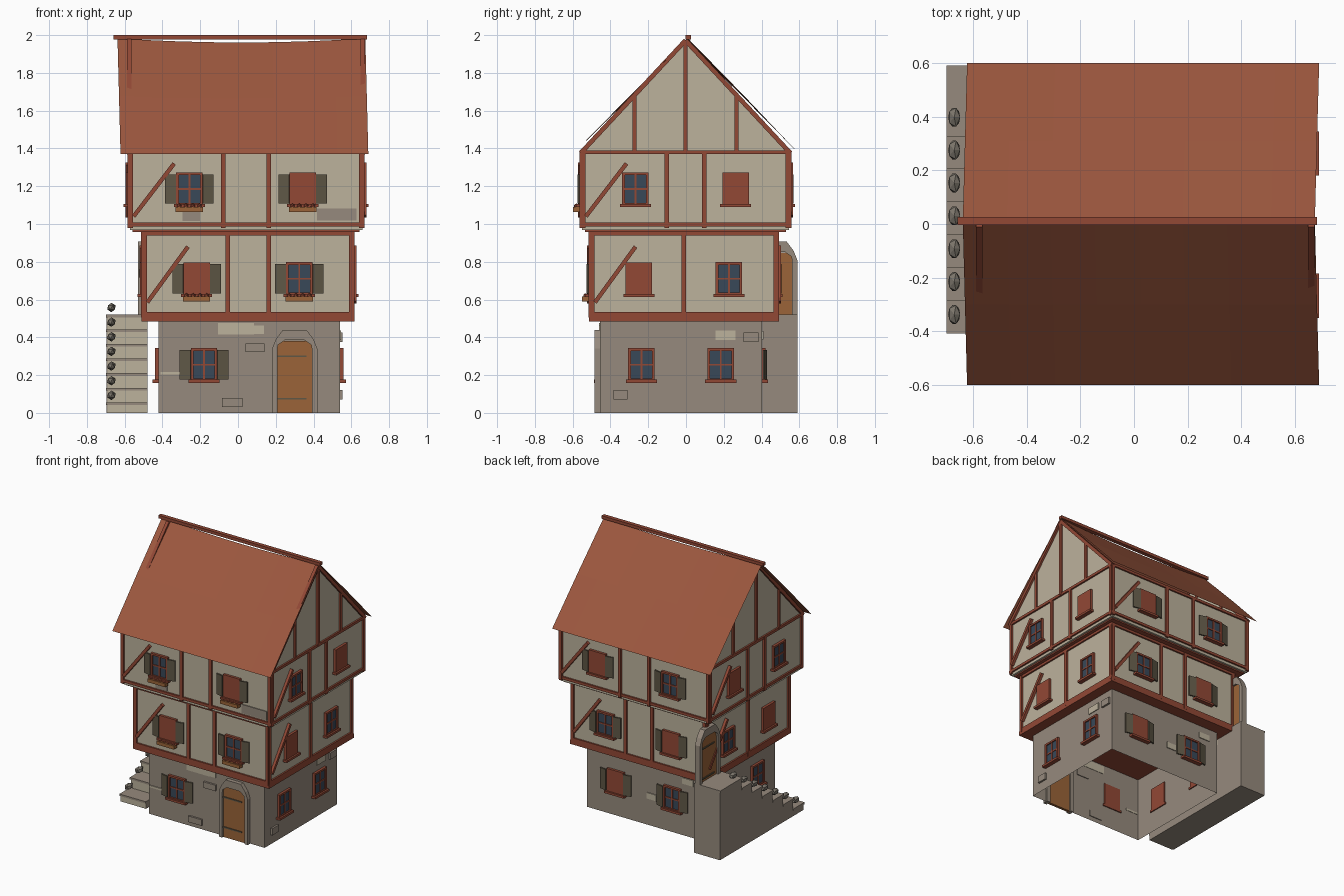
import bpy, bmesh
from math import radians, atan2, hypot
from mathutils import Matrix, Vector

cube = bpy.data.objects.get("Cube")
if cube:
    bpy.data.objects.remove(cube, do_unlink=True)


def material(name, rgb):
    lin = [(c / 255 / 12.92) if c < 11 else ((c / 255 + 0.055) / 1.055) ** 2.4 for c in rgb]
    m = bpy.data.materials.new(name)
    m.use_nodes = True
    m.diffuse_color = (*lin, 1)
    m.node_tree.nodes["Principled BSDF"].inputs["Base Color"].default_value = (*lin, 1)
    return m


PLASTER = material("cream plaster", (188, 178, 156))
STONE = material("grey stone", (150, 138, 125))
TIMBER = material("red timber", (146, 72, 53))
ROOF = material("roof tile", (156, 87, 62))
WOOD = material("door wood", (155, 100, 56))
SHUTTER = material("dark shutter", (95, 87, 70))
GLASS = material("blue glass", (56, 72, 88))
KNOB = material("knob stone", (122, 116, 106))

parts = {}


def part(name, mat):
    """Collect geometry of one named object."""
    if name not in parts:
        parts[name] = (bmesh.new(), mat)
    return parts[name][0]


def box(name, mat, M, centre, size, rot=None):
    T = M @ Matrix.Translation(centre)
    if rot:
        T = T @ rot
    return bmesh.ops.create_cube(part(name, mat), size=1, matrix=T @ Matrix.Diagonal((*size, 1)))["verts"]


def beam(name, mat, M, a, b, width, depth, out=0.0):
    """Beam lying on a wall between two (across, height) points."""
    (u0, z0), (u1, z1) = a, b
    rot = Matrix.Rotation(-atan2(z1 - z0, u1 - u0), 4, 'Y')
    box(name, mat, M, ((u0 + u1) / 2, -out, (z0 + z1) / 2),
        (hypot(u1 - u0, z1 - z0), depth, width), rot)


def wall_frames(x0, x1, y0, y1):
    """Local frame of each wall: x runs along it, -y points outward."""
    cx, cy, hx, hy = (x0 + x1) / 2, (y0 + y1) / 2, (x1 - x0) / 2, (y1 - y0) / 2
    frames = {}
    for i, side in enumerate(("front", "right", "back", "left")):
        out, half = (hy, hx) if i % 2 == 0 else (hx, hy)
        M = (Matrix.Translation((cx, cy, 0)) @ Matrix.Rotation(radians(90 * i), 4, 'Z')
             @ Matrix.Translation((0, -out, 0)))
        frames[side] = (M, half)
    return frames


def solid(name, mat, x0, x1, y0, y1, z0, z1):
    return box(name, mat, Matrix(), ((x0 + x1) / 2, (y0 + y1) / 2, (z0 + z1) / 2),
               (x1 - x0, y1 - y0, z1 - z0))


def window(M, u, z, glazed, shutters=False, planter=False):
    w, h = 0.14, 0.175
    F = M @ Matrix.Translation((u, 0, z))
    if glazed:
        box("window_frames", TIMBER, F, (0, 0, 0), (w, 0.012, h))
        box("window_glass", GLASS, F, (0, -0.006, 0), (w - 0.01, 0.008, h - 0.01))
        for s in (-1, 1):
            box("window_frames", TIMBER, F, (s * (w / 2 - 0.007), -0.008, 0), (0.014, 0.022, h))
            box("window_frames", TIMBER, F, (0, -0.008, s * (h / 2 - 0.007)), (w, 0.022, 0.014))
        box("window_frames", TIMBER, F, (0, -0.008, 0), (0.01, 0.014, h))
        box("window_frames", TIMBER, F, (0, -0.008, 0), (w, 0.014, 0.01))
    else:
        box("closed_windows", TIMBER, F, (0, -0.006, 0), (w, 0.026, h))
    box("window_sills", TIMBER, F, (0, -0.012, -h / 2), (w + 0.025, 0.04, 0.016))
    if shutters:
        for s in (-1, 1):
            box("shutters", SHUTTER, F, (s * 0.099, -0.014, 0), (0.058, 0.01, 0.155),
                Matrix.Rotation(s * 0.2, 4, 'Z'))
    if planter:
        box("flower_boxes", WOOD, F, (0, -0.03, -0.108), (0.145, 0.036, 0.026))
        for k in range(4):
            bmesh.ops.create_icosphere(part("flowers", TIMBER), subdivisions=1, radius=0.014,
                                       matrix=F @ Matrix.Translation((-0.054 + 0.036 * k, -0.03, -0.09)))


def arched_door(M, u, z):
    """Plank door with bands inside a stone arch."""
    F = M @ Matrix.Translation((u, 0, z))
    box("doors", WOOD, F, (0, -0.006, 0.19), (0.19, 0.02, 0.38))
    for h in (0.075, 0.3):
        box("door_bands", SHUTTER, F, (-0.015, -0.018, h), (0.155, 0.007, 0.01))
    half = [(0.12, 0.0, 0.092, 0.0), (0.12, 0.34, 0.092, 0.335), (0.1, 0.39, 0.088, 0.36),
            (0.062, 0.44, 0.052, 0.385)]
    arch = [(-a, b, -c, d) for a, b, c, d in half] + half[::-1]
    bm = part("door_arches", STONE)
    for (a, b, c, d), (e, f, g, h) in zip(arch, arch[1:]):
        ring = [(a, b), (e, f), (g, h), (c, d)]
        vs = [[bm.verts.new(F @ Vector((p, y, q))) for p, q in ring] for y in (0.012, -0.03)]
        bm.faces.new(vs[0])
        bm.faces.new(vs[1][::-1])
        for i in range(4):
            j = (i + 1) % 4
            bm.faces.new((vs[0][i], vs[1][i], vs[1][j], vs[0][j]))


def patch(M, u, z, w, h, mat, name):
    box(name, mat, M, (u, -0.002, z), (w, 0.009, h))


def timber_floor(label, ext, z0, z1, sill, posts, windows, zwin, brace):
    """Plastered storey with sills, posts, braces and windows."""
    x0, x1, y0, y1 = ext
    solid(label + "_walls", PLASTER, x0, x1, y0, y1, z0 + 0.01, z1)
    name, e = label + "_timber", 0.008
    solid(label + "_sill", TIMBER, x0 + sill, x1 - sill, y0 + sill, y1 - sill, z0, z0 + 0.032)
    for side, (M, half) in wall_frames(*ext).items():
        for zb in (z0 + 0.04, z1 - 0.01):
            beam(name, TIMBER, M, (-half - e, zb), (half + e, zb), 0.02, 0.02, 0.002)
        broad = side in ("front", "back")
        for u in [-half + 0.006, half - 0.006] + posts[0 if broad else 1]:
            beam(name, TIMBER, M, (u, z0 + 0.02), (u, z1), 0.024, 0.02, 0.003)
        beam(name, TIMBER, M, (-half + 0.02, brace[0]), (-half + 0.235, brace[1]), 0.022, 0.02, 0.012)
        du = windows[0 if broad else 1]
        for s, glazed in zip((-1, 1), windows[2][side]):
            window(M, s * du, zwin, glazed, broad, side == "front")


# Ground floor: stone walls open underneath
ground = (-0.42, 0.54, -0.455, 0.403)
solid("ground_walls", STONE, *ground, 0, 0.49)
bm = part("ground_walls", STONE)
bm.normal_update()
bmesh.ops.delete(bm, geom=[f for f in bm.faces if abs(f.normal.z) > 0.5], context='FACES')
G = {k: v[0] for k, v in wall_frames(*ground).items()}
window(G["front"], -0.24, 0.255, True, True)
arched_door(G["front"], 0.24, 0)
for s in (-1, 1):
    window(G["right"], 0.21 * s, 0.255, True)
    window(G["left"], 0.21 * s, 0.255, True)
    window(G["back"], 0.235 * s, 0.255, s > 0, True)

# Loose stones and bare patches on the walls
for side, u, z, w, h in (("front", -0.07, 0.445, 0.19, 0.06), ("front", -0.42, 0.21, 0.1, 0.015),
                         ("front", 0.03, 0.44, 0.095, 0.045), ("right", 0.235, 0.41, 0.105, 0.05),
                         ("back", 0.06, 0.22, 0.08, 0.045), ("back", 0.36, 0.41, 0.09, 0.045)):
    patch(G[side], u, z, w, h, PLASTER, "pale_stones")
for side, u, z, w, h in (("front", 0.03, 0.345, 0.1, 0.045), ("front", -0.09, 0.055, 0.11, 0.045),
                         ("right", -0.32, 0.095, 0.075, 0.05), ("right", 0.37, 0.4, 0.08, 0.05)):
    box("wall_stones", STONE, G[side], (u, -0.004, z), (w, 0.02, h))

# Timber-framed storeys
first = (-0.5, 0.605, -0.502, 0.48)
timber_floor("first_floor", first, 0.485, 0.96, -0.012,
             ([-0.107, 0.11], [0.0]),
             (0.272, 0.238, {"front": (0, 1), "right": (0, 1), "back": (1, 0), "left": (1, 0)}),
             0.71, (0.585, 0.88))
second = (-0.573, 0.658, -0.55, 0.545)
timber_floor("second_floor", second, 0.958, 1.39, 0.015,
             ([-0.12, 0.12], [-0.1, 0.1]),
             (0.3, 0.265, {"front": (1, 0), "right": (1, 0), "back": (0, 1), "left": (0, 1)}),
             1.185, (1.04, 1.32))
S = wall_frames(*second)["front"][0]
patch(S, 0.48, 1.05, 0.21, 0.065, STONE, "bare_patches")
patch(S, -0.29, 1.04, 0.095, 0.05, STONE, "bare_patches")

# Gables with rafters and studs
for side in ("right", "left"):
    M, half = wall_frames(*second)[side]
    bm = part("gable_walls", PLASTER)
    bm.faces.new([bm.verts.new(M @ Vector((u, 0, z)))
                  for u, z in ((-half - 0.005, 1.38), (half + 0.005, 1.38), (0, 1.975))])
    for s in (-1, 1):
        beam("gable_timber", TIMBER, M, (s * (half + 0.008), 1.375), (0, 1.972), 0.024, 0.024, 0.003)
        beam("gable_timber", TIMBER, M, (s * 0.27, 1.38), (s * 0.27, 1.68), 0.02, 0.02, 0.003)
    beam("gable_timber", TIMBER, M, (0, 1.38), (0, 1.96), 0.022, 0.02, 0.004)

# Sagging roof sheet and ridge beam
bm = part("roof", ROOF)
rows = []
STEPS = 8
for i in range(STEPS + 1):
    t = i / STEPS
    sag = 0.022 * (1 - (2 * t - 1) ** 2)
    row = []
    for y, z, k in ((-0.6, 1.37, 0), (-0.3, 1.676, 0.5), (0.01, 1.983, 1), (0.31, 1.676, 0.5), (0.6, 1.37, 0)):
        x = -0.622 - 0.016 * k + t * 1.312
        row.append(bm.verts.new((x, y, z - sag * k)))
    rows.append(row)
for a, b in zip(rows, rows[1:]):
    for j in range(4):
        bm.faces.new((a[j], b[j], b[j + 1], a[j + 1]))
solid("ridge_beam", TIMBER, -0.658, 0.682, -0.003, 0.027, 1.978, 2.0)

# Outside stair, landing, knobs and upper door
STAIR_X = (-0.695, -0.48)
for i in range(7):
    y0, top = -0.4 + 0.1225 * i, 0.055 + 0.0775 * i
    y1 = 0.59 if i == 6 else y0 + 0.1225
    solid("stairs", STONE, *STAIR_X, y0, y1, 0, top - 0.012)
    solid("stair_treads", STONE, STAIR_X[0] - 0.003, STAIR_X[1], y0 - 0.008, y1, top - 0.014, top)
    solid("stair_risers", PLASTER, STAIR_X[0] + 0.004, STAIR_X[1], y0 - 0.004, y0 + 0.002,
          max(0, top - 0.0775), top - 0.014)
    bmesh.ops.create_icosphere(part("stair_knobs", KNOB), subdivisions=1, radius=1,
                               matrix=Matrix.Translation((-0.67, y0 + 0.063, top + 0.038))
                               @ Matrix.Diagonal((0.025, 0.041, 0.025, 1)))
arched_door(wall_frames(*first)["left"][0], -0.481, 0.468)

# Turn the collected parts into objects
for name, (bm, mat) in parts.items():
    bmesh.ops.recalc_face_normals(bm, faces=bm.faces)
    mesh = bpy.data.meshes.new(name)
    bm.to_mesh(mesh)
    bm.free()
    mesh.materials.append(mat)
    bpy.context.collection.objects.link(bpy.data.objects.new(name, mesh))
